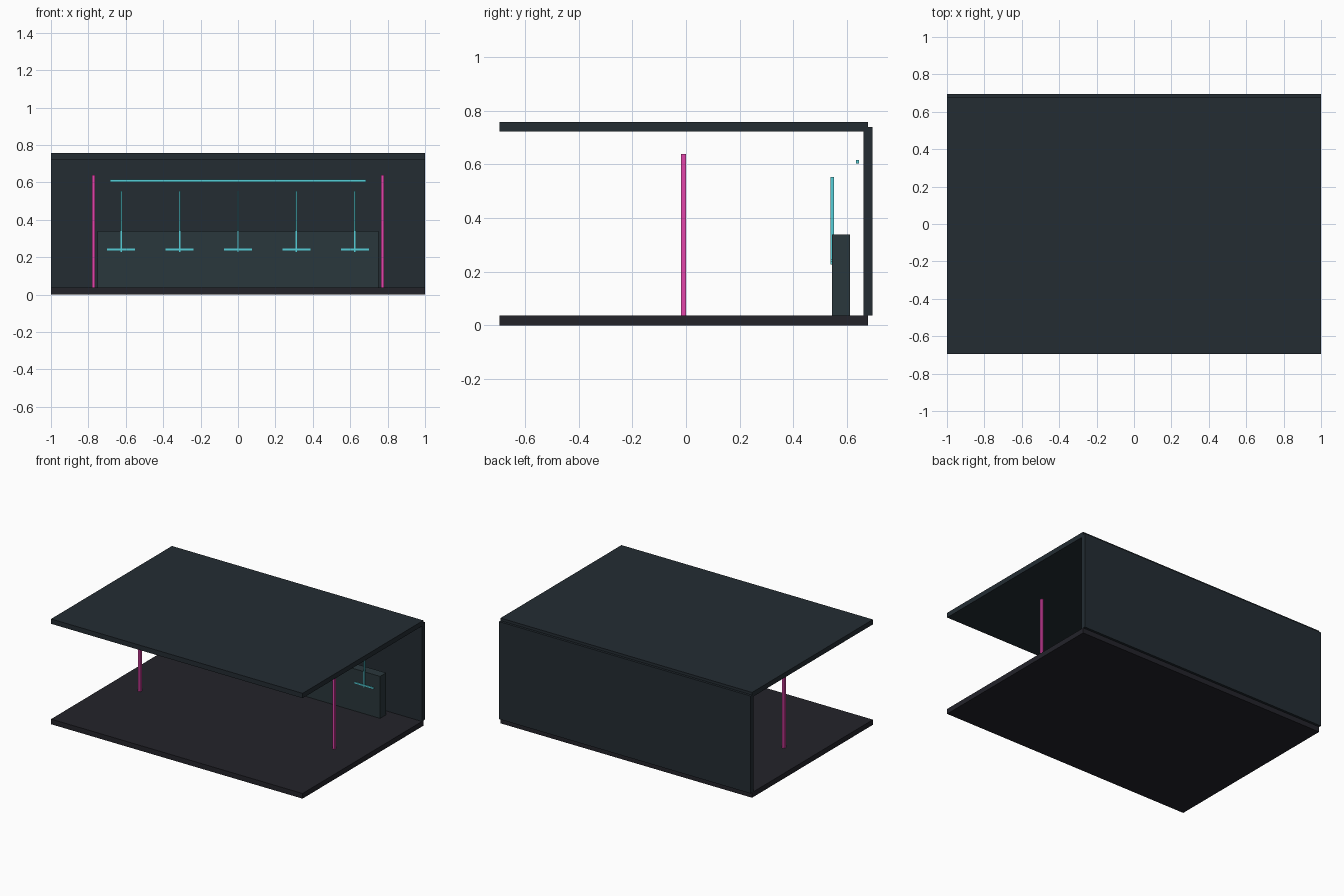
import bpy

if "Cube" in bpy.data.objects:
    bpy.data.objects.remove(bpy.data.objects["Cube"])


def material(name, rgb):
    mat = bpy.data.materials.new(name)
    mat.diffuse_color = (*[(c / 255) ** 2.2 for c in rgb], 1)
    mat.use_nodes = True
    mat.node_tree.nodes["Principled BSDF"].inputs["Base Color"].default_value = mat.diffuse_color
    return mat


PANEL = material("dark_panel", (40, 48, 54))
FLOOR = material("dark_floor", (40, 40, 46))
COUNTER = material("counter_grey", (46, 58, 62))
PINK = material("pink_light", (225, 70, 170))
CYAN = material("cyan_light", (85, 205, 215))


def box(name, x, y, z, mat):
    """Box from (min, max) ranges along each axis."""
    bpy.ops.mesh.primitive_cube_add(size=1, location=[sum(r) / 2 for r in (x, y, z)])
    ob = bpy.context.object
    ob.name = name
    ob.scale = [r[1] - r[0] for r in (x, y, z)]
    bpy.ops.object.transform_apply(location=False, rotation=False, scale=True)
    ob.data.materials.append(mat)
    return ob


# Room shell: open at the front and both sides
box("floor", (-1, 1), (-0.695, 0.678), (0, 0.037), FLOOR)
box("ceiling", (-1, 1), (-0.695, 0.678), (0.722, 0.757), PANEL)
box("back_wall", (-1, 1), (0.661, 0.695), (0.037, 0.738), PANEL)

# Long counter in front of the back wall
box("counter", (-0.75, 0.75), (0.543, 0.611), (0.037, 0.339), COUNTER)

# Upright pink light strips
for side, s in (("left", -1), ("right", 1)):
    x = s * 0.773
    box(f"{side}_light_post", (x - 0.008, x + 0.008), (-0.018, 0), (0.037, 0.639), PINK)

# Horizontal light strip on the back wall
box("wall_light_strip", (-0.685, 0.685), (0.633, 0.645), (0.603, 0.615), CYAN)

# Row of cross-shaped light markers on the counter front
for i in range(5):
    x = (i - 2) * 0.3125
    box(f"marker_upright_{i + 1}", (x - 0.004, x + 0.004), (0.539, 0.551), (0.227, 0.553), CYAN)
    box(f"marker_bar_{i + 1}", (x - 0.075, x + 0.075), (0.538, 0.55), (0.237, 0.247), CYAN)
